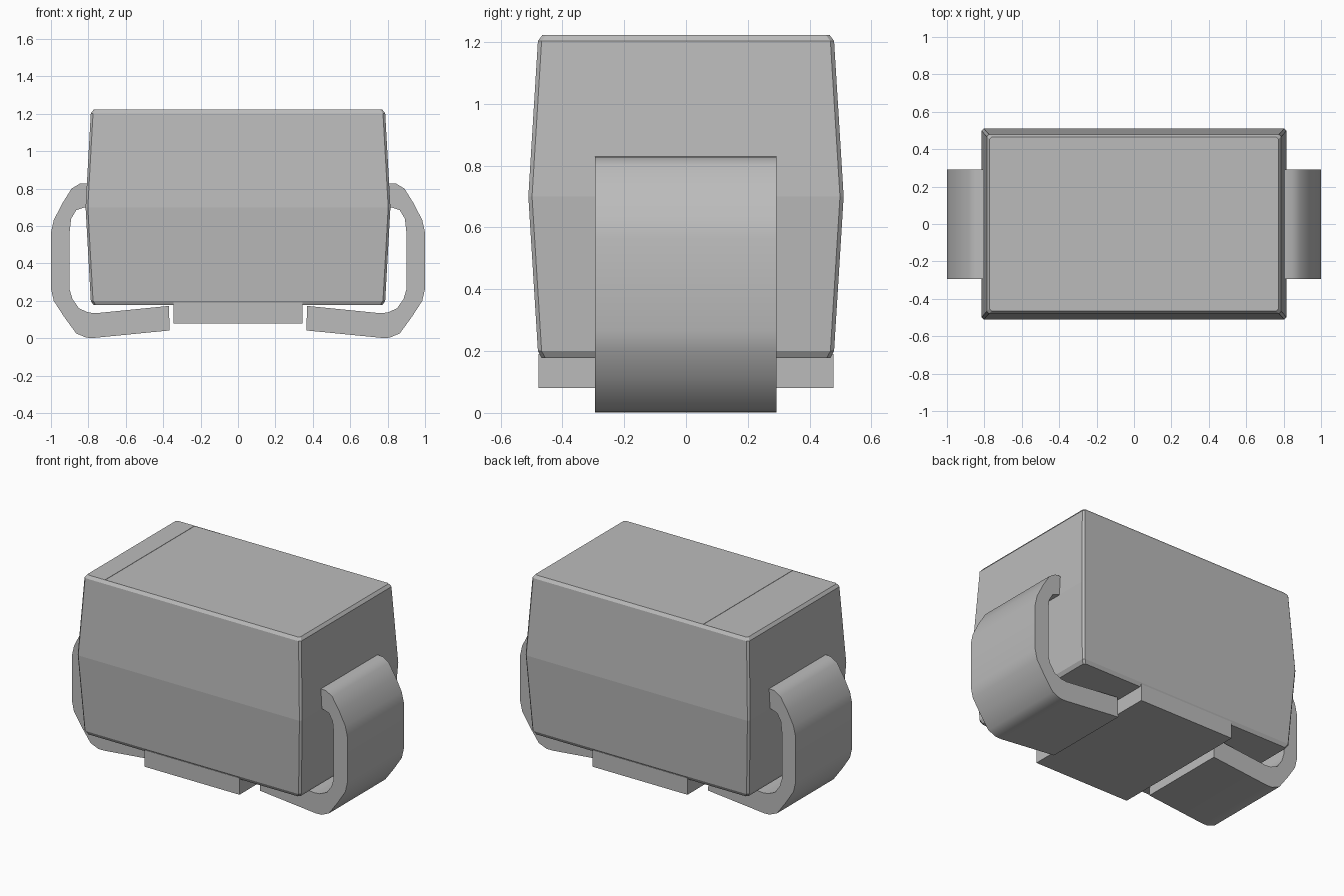
import bpy
import bmesh
import math

cube = bpy.data.objects.get("Cube")
if cube:
    bpy.data.objects.remove(cube, do_unlink=True)

# One plain grey for every part
grey = bpy.data.materials.new("neutral grey")
grey.use_nodes = True
COLOUR = (0.5, 0.5, 0.5, 1.0)
grey.diffuse_color = COLOUR
grey.node_tree.nodes["Principled BSDF"].inputs["Base Color"].default_value = COLOUR


def finish(name, bm, smooth_angle=None):
    bmesh.ops.recalc_face_normals(bm, faces=bm.faces)
    mesh = bpy.data.meshes.new(name)
    bm.to_mesh(mesh)
    bm.free()
    mesh.materials.append(grey)
    obj = bpy.data.objects.new(name, mesh)
    bpy.context.collection.objects.link(obj)
    if smooth_angle:
        bpy.ops.object.select_all(action="DESELECT")
        obj.select_set(True)
        bpy.context.view_layer.objects.active = obj
        bpy.ops.object.shade_smooth_by_angle(angle=math.radians(smooth_angle))
    return obj


def corner_cut_ring(bm, hx, hy, z, cut):
    """Rectangle with small clipped corners."""
    pts = [(hx, hy - cut), (hx - cut, hy), (cut - hx, hy), (-hx, hy - cut),
           (-hx, cut - hy), (cut - hx, -hy), (hx - cut, -hy), (hx, cut - hy)]
    return [bm.verts.new((x, y, z)) for x, y in pts]


# Moulded body: widest at the parting line, chamfered at top and bottom
bm = bmesh.new()
sections = [(0.772, 0.467, 0.177), (0.787, 0.479, 0.2), (0.815, 0.51, 0.7),
            (0.787, 0.479, 1.203), (0.772, 0.465, 1.222)]
rings = [corner_cut_ring(bm, hx, hy, z, 0.012) for hx, hy, z in sections]
for low, high in zip(rings, rings[1:]):
    for i in range(len(low)):
        j = (i + 1) % len(low)
        bm.faces.new((low[i], low[j], high[j], high[i]))
bm.faces.new(rings[0])
top = bm.faces.new(rings[-1])

# Shallow polarity band sunk into the top
BAND = (-0.64, -0.45)
for x in BAND:
    caps = [f for f in bm.faces if all(v.co.z > 1.22 for v in f.verts)]
    edges = {e for f in caps for e in f.edges}
    verts = {v for f in caps for v in f.verts}
    bmesh.ops.bisect_plane(bm, geom=caps + list(edges) + list(verts),
                           plane_co=(x, 0, 0), plane_no=(1, 0, 0))
strip = [f for f in bm.faces if all(v.co.z > 1.22 for v in f.verts)
         and BAND[0] < f.calc_center_median().x < BAND[1]]
sunk = bmesh.ops.extrude_face_region(bm, geom=strip)["geom"]
bmesh.ops.delete(bm, geom=strip, context="FACES_ONLY")
bmesh.ops.translate(bm, vec=(0, 0, -0.002),
                    verts=[g for g in sunk if isinstance(g, bmesh.types.BMVert)])
finish("body", bm)

# Standoff block under the body
bm = bmesh.new()
bmesh.ops.create_cube(bm, size=1)
bmesh.ops.scale(bm, vec=(0.69, 0.955, 0.11), verts=bm.verts)
bmesh.ops.translate(bm, vec=(0, 0, 0.135), verts=bm.verts)
finish("standoff", bm)

# Bent metal leads: side outline swept across the width, mirrored
OUTER = [(0.365, 0.042), (0.77, 0.002), (0.81, 0.003), (0.865, 0.026), (0.93, 0.115),
         (0.985, 0.2), (1.0, 0.265), (1.0, 0.565), (0.985, 0.632),
         (0.94, 0.72), (0.89, 0.8), (0.845, 0.827), (0.78, 0.83)]
INNER = [(0.78, 0.7), (0.82, 0.7), (0.865, 0.685), (0.892, 0.64), (0.9, 0.57),
         (0.9, 0.26), (0.885, 0.21), (0.85, 0.16), (0.8, 0.138), (0.76, 0.134),
         (0.37, 0.173)]
for name, side in (("left_lead", 1), ("right_lead", -1)):
    bm = bmesh.new()
    front = [bm.verts.new((side * x, -0.294, z)) for x, z in OUTER + INNER]
    face = bm.faces.new(front)
    swept = bmesh.ops.extrude_face_region(bm, geom=[face])["geom"]
    bmesh.ops.translate(bm, vec=(0, 0.586, 0),
                        verts=[g for g in swept if isinstance(g, bmesh.types.BMVert)])
    finish(name, bm, 42)
